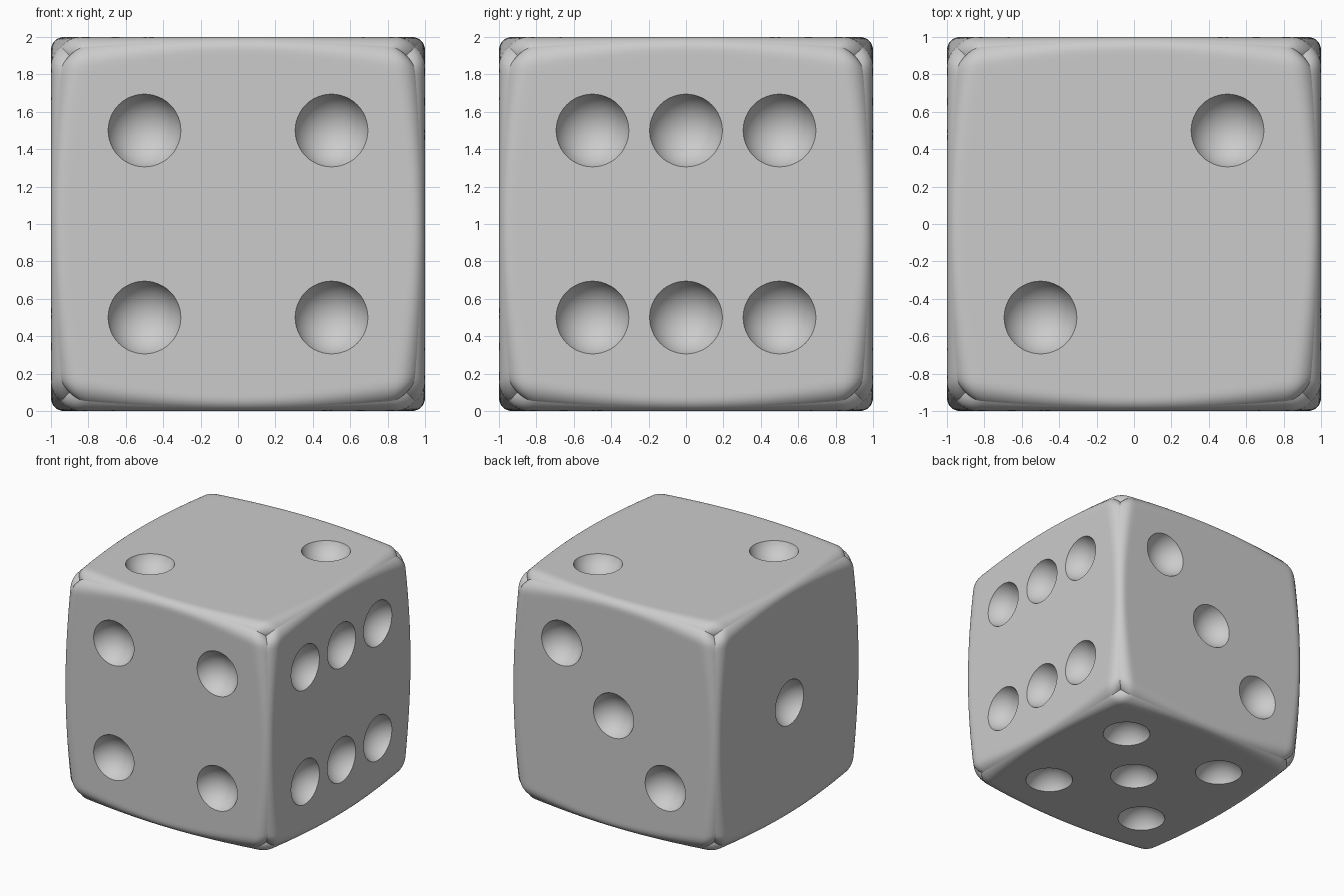
import bpy, bmesh, math
from mathutils import Vector, Matrix

if "Cube" in bpy.data.objects:
    bpy.data.objects.remove(bpy.data.objects["Cube"])

PIP_R, PIP_DEPTH = 0.195, 0.135
BALL_R = (PIP_R**2 + PIP_DEPTH**2) / (2 * PIP_DEPTH)
P = 0.5


def new_object(name, bm):
    me = bpy.data.meshes.new(name)
    bm.to_mesh(me)
    bm.free()
    ob = bpy.data.objects.new(name, me)
    bpy.context.collection.objects.link(ob)
    return ob


def soften(p):
    """Round the box, with the edge radius growing towards the corners."""
    p = Vector([math.sin(c * math.pi / 2) for c in p])
    r = 0.07 + 0.17 * (p.x * p.y * p.z) ** 2
    q = Vector([max(-1 + r, min(1 - r, c)) for c in p])
    return q + (p - q).normalized() * r


# Die body: dense cube with softened edges, standing on the floor
bm = bmesh.new()
bmesh.ops.create_cube(bm, size=2)
bmesh.ops.subdivide_edges(bm, edges=bm.edges[:], cuts=55, use_grid_fill=True)
for v in bm.verts:
    v.co = soften(v.co) + Vector((0, 0, 1))
bmesh.ops.recalc_face_normals(bm, faces=bm.faces[:])
body = new_object("die_body", bm)

# Pip layouts: (axis, side, positions on the other two axes)
corners = [(-P, -P), (P, -P), (-P, P), (P, P)]
layouts = [
    (1, -1, corners),                                   # front: four
    (1, 1, [(P, P), (0, 0), (-P, -P)]),                 # back: three
    (0, 1, [(y, z) for y in (-P, 0, P) for z in (-P, P)]),  # right: six
    (0, -1, [(0, 0)]),                                  # left: one
    (2, 1, [(P, P), (-P, -P)]),                         # top: two
    (2, -1, corners + [(0, 0)]),                        # bottom: five
]

# Pip cutters: balls sunk into each face
bm = bmesh.new()
for axis, side, spots in layouts:
    for spot in spots:
        c = list(spot)
        c.insert(axis, side * (1 + BALL_R - PIP_DEPTH))
        tilt = Vector((0, 0, 1)).rotation_difference(
            Vector([side if i == axis else 0 for i in range(3)])).to_matrix().to_4x4()
        bmesh.ops.create_uvsphere(
            bm, u_segments=48, v_segments=24, radius=BALL_R,
            matrix=Matrix.Translation(Vector(c) + Vector((0, 0, 1))) @ tilt)
cutter = new_object("pip_cutter", bm)
cutter.hide_render = True

# Carve the pips and smooth the shading
mod = body.modifiers.new("pips", 'BOOLEAN')
mod.operation = 'DIFFERENCE'
mod.solver = 'EXACT'
mod.object = cutter
bpy.context.view_layer.objects.active = body
body.select_set(True)
bpy.ops.object.modifier_apply(modifier=mod.name)
bpy.data.objects.remove(cutter)
bpy.ops.object.shade_smooth_by_angle(angle=math.radians(30))
